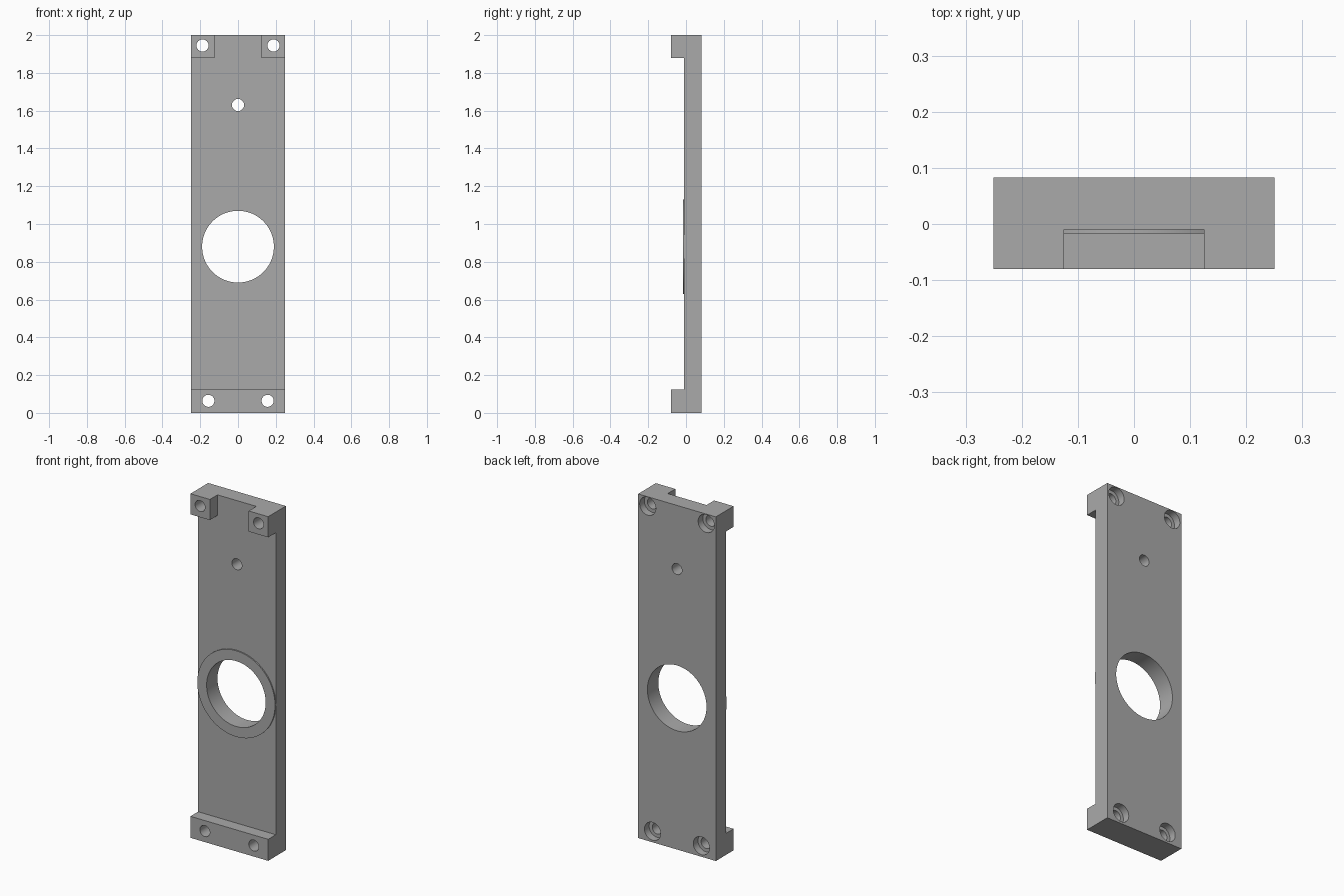
import bpy, bmesh
from math import radians
from mathutils import Matrix

if "Cube" in bpy.data.objects:
    bpy.data.objects.remove(bpy.data.objects["Cube"], do_unlink=True)

FRONT, FACE, BACK = -0.08, -0.01, 0.083
HALF_W, TOP = 0.25, 2.0
BORE_Z, BORE_R = 0.88, 0.19

grey = bpy.data.materials.new("plain grey")
grey.use_nodes = True
grey.diffuse_color = (0.4, 0.4, 0.4, 1)
grey.node_tree.nodes["Principled BSDF"].inputs["Base Color"].default_value = (0.4, 0.4, 0.4, 1)


def make_object(name, bm):
    bmesh.ops.recalc_face_normals(bm, faces=bm.faces)
    mesh = bpy.data.meshes.new(name)
    bm.to_mesh(mesh)
    bm.free()
    mesh.materials.append(grey)
    obj = bpy.data.objects.new(name, mesh)
    bpy.context.collection.objects.link(obj)
    return obj


def extrude(name, points, offset):
    bm = bmesh.new()
    face = bm.faces.new([bm.verts.new(p) for p in points])
    result = bmesh.ops.extrude_face_region(bm, geom=[face])
    verts = [v for v in result["geom"] if isinstance(v, bmesh.types.BMVert)]
    bmesh.ops.translate(bm, verts=verts, vec=offset)
    return make_object(name, bm)


def cylinder(name, x, z, radius, y0, y1, sides=48):
    bm = bmesh.new()
    place = Matrix.Translation((x, (y0 + y1) / 2, z)) @ Matrix.Rotation(radians(90), 4, "X")
    bmesh.ops.create_cone(bm, cap_ends=True, segments=sides, radius1=radius,
                          radius2=radius, depth=y1 - y0, matrix=place)
    return make_object(name, bm)


def cut(target, cutter):
    cutter.hide_render = True
    mod = target.modifiers.new(cutter.name, "BOOLEAN")
    mod.operation = "DIFFERENCE"
    mod.solver = "EXACT"
    mod.object = cutter
    bpy.ops.object.select_all(action="DESELECT")
    target.select_set(True)
    bpy.context.view_layer.objects.active = target
    bpy.ops.object.modifier_apply(modifier=mod.name)
    bpy.data.objects.remove(cutter, do_unlink=True)


# Plate with a raised foot and head, extruded across its width
side = [(BACK, 0), (BACK, TOP), (FRONT, TOP), (FRONT, 1.88),
        (FACE, 1.88), (FACE, 0.125), (FRONT, 0.125), (FRONT, 0)]
plate = extrude("mounting_plate", [(-HALF_W, y, z) for y, z in side], (2 * HALF_W, 0, 0))

# Gap that leaves two corner blocks at the head
gap = [(-0.125, -0.2, 1.8), (0.125, -0.2, 1.8), (0.125, -0.2, 2.1), (-0.125, -0.2, 2.1)]
cut(plate, extrude("head_gap", gap, (0, 0.2 + FACE, 0)))

# Central bore and small pilot hole
cut(plate, cylinder("bore", 0, BORE_Z, BORE_R, -0.2, 0.2, 96))
cut(plate, cylinder("pilot_hole", 0, 1.63, 0.032, -0.2, 0.2))

# Corner screw holes with counterbores at the back
for x, z in ((0.188, 1.945), (0.157, 0.064)):
    for sign in (-1, 1):
        cut(plate, cylinder("screw_hole", sign * x, z, 0.032, -0.2, 0.2))
        cut(plate, cylinder("counterbore", sign * x, z, 0.052, 0.04, 0.2))

# Thin raised collar around the bore
collar = cylinder("bore_collar", 0, BORE_Z, HALF_W, -0.017, FACE, 96)
cut(collar, cylinder("collar_bore", 0, BORE_Z, BORE_R, -0.2, 0.2, 96))

for obj in (plate, collar):
    bpy.ops.object.select_all(action="DESELECT")
    obj.select_set(True)
    bpy.context.view_layer.objects.active = obj
    bpy.ops.object.shade_smooth_by_angle(angle=radians(30))
